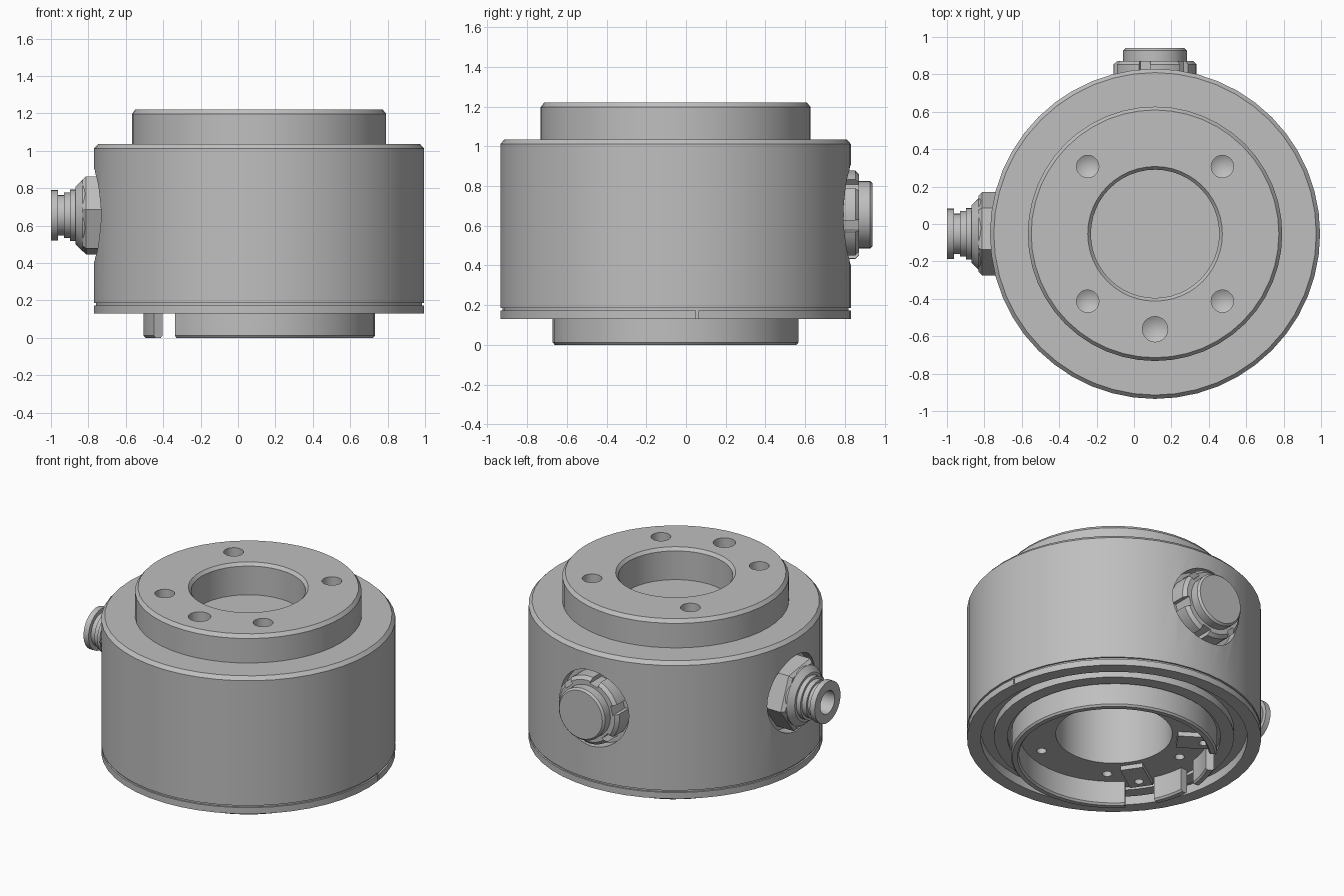
import bpy, bmesh, math
from mathutils import Matrix, Vector

if "Cube" in bpy.data.objects:
    bpy.data.objects.remove(bpy.data.objects["Cube"])

CX, CY, PORT_Z = 0.1125, -0.0525, 0.655
CENTRE = Matrix.Translation((CX, CY, 0))
PORT = Matrix.Translation((CX, CY, PORT_Z))
LEFT = PORT @ Matrix.Rotation(math.radians(-90), 4, 'Y')   # local z points to -x
BACK = PORT @ Matrix.Rotation(math.radians(-90), 4, 'X')   # local z points to +y

metal = bpy.data.materials.new("grey_metal")
metal.diffuse_color = (0.52, 0.52, 0.52, 1)
metal.use_nodes = True
metal.node_tree.nodes["Principled BSDF"].inputs["Base Color"].default_value = metal.diffuse_color


def finish(name, bm, matrix):
    bmesh.ops.remove_doubles(bm, verts=bm.verts, dist=1e-5)
    bmesh.ops.recalc_face_normals(bm, faces=bm.faces)
    bm.transform(matrix)
    mesh = bpy.data.meshes.new(name)
    bm.to_mesh(mesh)
    bm.free()
    mesh.materials.append(metal)
    ob = bpy.data.objects.new(name, mesh)
    bpy.context.collection.objects.link(ob)
    return ob


def lathe(name, profile, matrix=CENTRE, segs=48, start=0, sweep=360):
    """Turn a closed (radius, height) profile around local z."""
    bm = bmesh.new()
    full = sweep == 360
    rows = []
    for i in range(segs if full else segs + 1):
        a = math.radians(start + sweep * i / segs)
        rows.append([bm.verts.new((r * math.cos(a), r * math.sin(a), z)) for r, z in profile])
    n = len(profile)
    for i in range(segs):
        p, q = rows[i], rows[(i + 1) % len(rows)]
        for j in range(n):
            k = (j + 1) % n
            on_axis = [profile[j][0] == 0, profile[k][0] == 0]
            if all(on_axis):
                continue
            if on_axis[0]:
                bm.faces.new((p[j], p[k], q[k]))
            elif on_axis[1]:
                bm.faces.new((p[j], p[k], q[j]))
            else:
                bm.faces.new((p[j], p[k], q[k], q[j]))
    if not full:
        bm.faces.new(rows[0])
        bm.faces.new(rows[-1])
    return finish(name, bm, matrix)


def box(name, size, centre, matrix):
    bm = bmesh.new()
    bmesh.ops.create_cube(bm, size=1)
    bm.transform(Matrix.Translation(centre) @ Matrix.Diagonal((*size, 1)))
    return finish(name, bm, matrix)


def cut(ob, cutters):
    for c in cutters:
        c.hide_render = True
        mod = ob.modifiers.new("cut", 'BOOLEAN')
        mod.operation, mod.solver, mod.object = 'DIFFERENCE', 'EXACT', c
    bpy.context.view_layer.update()
    dg = bpy.context.evaluated_depsgraph_get()
    mesh = bpy.data.meshes.new_from_object(ob.evaluated_get(dg))
    ob.modifiers.clear()
    ob.data = mesh
    for c in cutters:
        bpy.data.objects.remove(c)


def turn(deg):
    return Matrix.Rotation(math.radians(deg), 4, 'Z')


# Housing: stepped body with raised top collar, blind bore and recessed underside
housing = lathe("housing", [
    (0, 0.95), (0.35, 0.95), (0.35, 0.16), (0.64, 0.16), (0.64, 0.14), (0.72, 0.14),
    (0.72, 0.19), (0.80, 0.19), (0.80, 0.13), (0.8825, 0.13), (0.8825, 0.172),
    (0.872, 0.172), (0.872, 0.185), (0.8825, 0.185), (0.8825, 1.012), (0.862, 1.035),
    (0.68, 1.035), (0.68, 1.197), (0.662, 1.22), (0.36, 1.22), (0.343, 1.2),
    (0.343, 1.01), (0, 1.01)])

cutters = []
# Drilled holes in the top collar
for x, y, r in [(sx * 0.36, sy * 0.36, 0.06) for sx in (-1, 1) for sy in (-1, 1)] + [(0, -0.51, 0.068)]:
    cutters.append(lathe("drill", [(0, 1.3), (r, 1.3), (r, 1.02), (0, 1.02 - r * 0.6)],
                         CENTRE @ Matrix.Translation((x, y, 0)), 20))
# Small screw holes in the underside
for k in range(6):
    cutters.append(lathe("screw_hole", [(0, 0.1), (0.03, 0.1), (0.03, 0.26), (0, 0.26)],
                         CENTRE @ turn(235 + 60 * k) @ Matrix.Translation((0.48, 0, 0)), 14))
# Round pockets for the two side ports
for m in (LEFT, BACK):
    cutters.append(lathe("pocket", [(0, 0.8), (0.25, 0.8), (0.25, 1.1), (0, 1.1)], m, 36))
# Split in the bottom band
cutters.append(box("split", (0.06, 0.012, 0.06), (0.89, 0.11, 0.145), CENTRE))
cut(housing, cutters)

# Bottom collar, open towards -x, with two short segments in the opening
lip = [(0.57, 0.17), (0.57, 0.012), (0.58, 0), (0.61, 0), (0.62, 0.012), (0.62, 0.17)]
smooth = [housing,
          lathe("bottom_collar", lip, segs=38, start=223.5, sweep=273),
          lathe("collar_segment_front", lip, segs=4, start=185, sweep=20),
          lathe("collar_segment_back", lip, segs=4, start=155, sweep=19)]

# Clamp bars in the openings between collar pieces
for side, ang in (("front", 214), ("back", 146)):
    bar = box("clamp_bar_" + side, (0.22, 0.14, 0.04), (0.49, 0, 0.15), CENTRE @ turn(ang))
    cut(bar, [lathe("bar_hole", [(0, 0.1), (0.028, 0.1), (0.028, 0.16), (0, 0.16)],
                    CENTRE @ turn(ang) @ Matrix.Translation((0.54, 0, 0)), 14)])

# Left port: hex nut and stepped hose fitting
lathe("hex_nut", [(0, 0.79), (0.225, 0.79), (0.225, 0.925), (0.205, 0.945), (0, 0.945)],
      LEFT, 6, start=-82)
smooth.append(lathe("hose_fitting", [
    (0, 0.9), (0.19, 0.9), (0.19, 0.945), (0.155, 0.98), (0.138, 0.98), (0.138, 1.01),
    (0.122, 1.01), (0.122, 1.042), (0.108, 1.042), (0.108, 1.076), (0.135, 1.076),
    (0.135, 1.1125), (0.075, 1.1125), (0.075, 0.96), (0, 0.96)], LEFT, 32))

# Back port: slotted round nut and plug
nut = lathe("slotted_nut", [(0, 0.79), (0.2225, 0.79), (0.2225, 0.905), (0.202, 0.925), (0, 0.925)],
            BACK, 36)
cut(nut, [box("slot", (0.07, 0.06, 0.2), (0.22, 0, 0.9), BACK @ turn(15 + 60 * k)) for k in range(6)])
smooth.append(nut)
smooth.append(lathe("plug", [(0, 0.9), (0.17, 0.9), (0.17, 0.98), (0.158, 0.9925), (0, 0.9925)], BACK, 32))

# Smooth the turned parts, keeping edges sharp
bpy.ops.object.select_all(action='DESELECT')
for ob in smooth:
    ob.select_set(True)
bpy.context.view_layer.objects.active = housing
bpy.ops.object.shade_smooth_by_angle(angle=math.radians(25))
